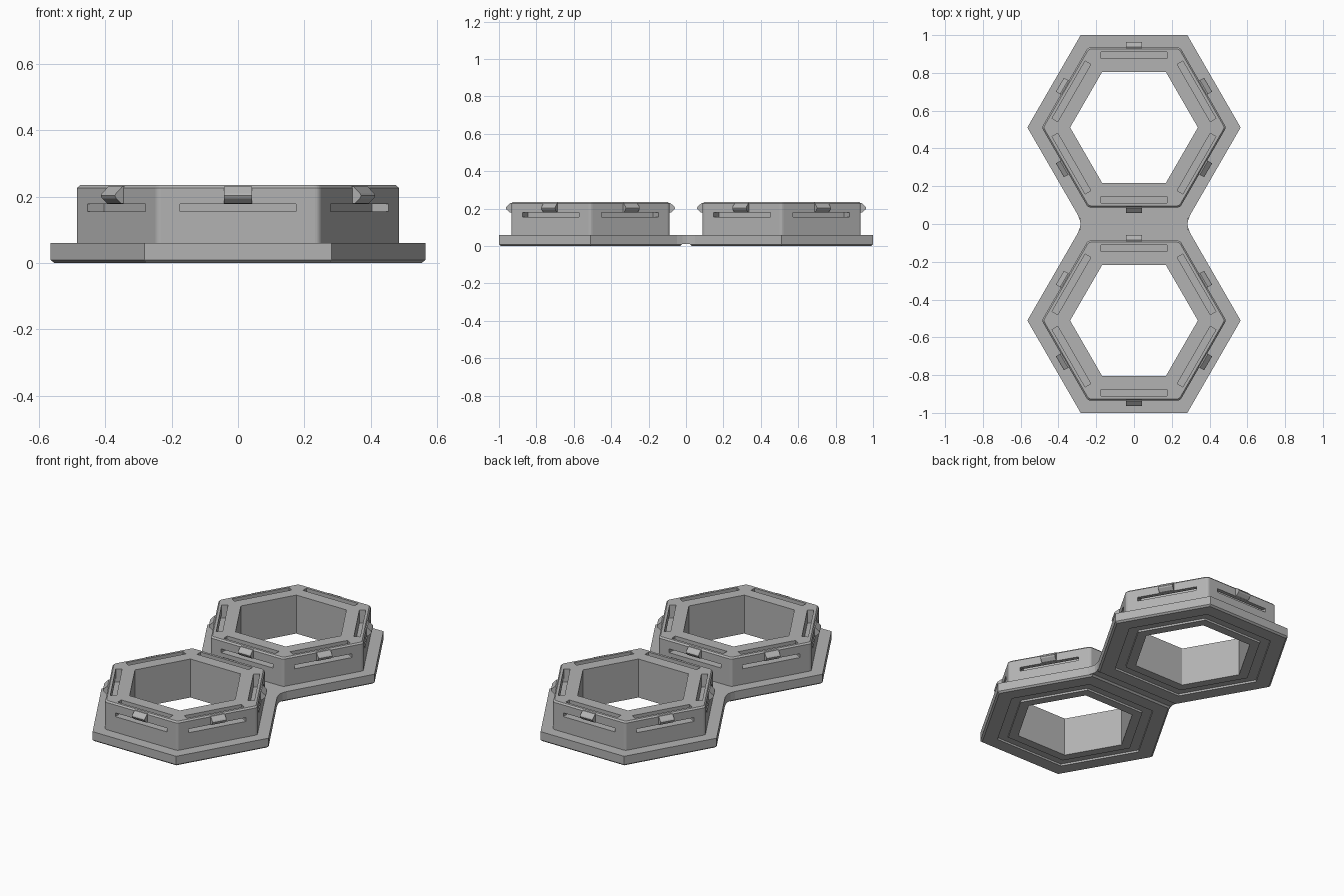
import bpy, bmesh, math
from mathutils import Matrix

cube = bpy.data.objects.get("Cube")
if cube:
    bpy.data.objects.remove(cube, do_unlink=True)

grey = bpy.data.materials.new("light grey")
grey.use_nodes = True
COLOUR = (0.45, 0.45, 0.45, 1)
grey.diffuse_color = COLOUR
grey.node_tree.nodes["Principled BSDF"].inputs["Base Color"].default_value = COLOUR

CENTRE = 0.511


def make_object(name, bm, y=0.0):
    bmesh.ops.recalc_face_normals(bm, faces=bm.faces)
    mesh = bpy.data.meshes.new(name)
    bm.to_mesh(mesh)
    bm.free()
    mesh.materials.append(grey)
    ob = bpy.data.objects.new(name, mesh)
    ob.location.y = y
    bpy.context.collection.objects.link(ob)
    return ob


def hex_loop(bm, apothem, z, radius):
    """Hexagon with small rounded corners, flat sides facing +y and -y."""
    verts = []
    centre = (apothem - radius) / math.cos(math.pi / 6)
    for side in range(6):
        a = side * math.pi / 3
        for step in range(4):
            b = a + math.radians(-30 + 20 * step)
            verts.append(bm.verts.new((centre * math.cos(a) + radius * math.cos(b),
                                       centre * math.sin(a) + radius * math.sin(b), z)))
    return verts


def hex_ring(profile):
    """Carry a closed (apothem, height, corner radius) profile round a hexagon."""
    bm = bmesh.new()
    loops = [hex_loop(bm, *p) for p in profile]
    for low, high in zip(loops, loops[1:] + loops[:1]):
        for i in range(len(low)):
            j = (i + 1) % len(low)
            bm.faces.new((low[i], low[j], high[j], high[i]))
    return bm


def six_prisms(profile, width):
    """Extrude a (distance, height) profile across each of the six sides."""
    bm = bmesh.new()
    for side in range(6):
        turn = Matrix.Rotation(side * math.pi / 3, 4, 'Z')
        verts = [bm.verts.new((-width / 2, d, z)) for d, z in profile]
        face = bm.faces.new(verts)
        ext = bmesh.ops.extrude_face_region(bm, geom=[face])["geom"]
        moved = [v for v in ext if isinstance(v, bmesh.types.BMVert)]
        bmesh.ops.translate(bm, vec=(width, 0, 0), verts=moved)
        bmesh.ops.transform(bm, matrix=turn, verts=verts + moved)
    return bm


R, S = 0.02, 0.001
ring_profile = [
    (0.293, 0, S), (0.345, 0, S),                      # inner foot
    (0.345, 0.012, S), (0.40, 0.012, S), (0.40, 0, S),  # groove underneath
    (0.479, 0, S), (0.489, 0.009, S), (0.489, 0.06, S),  # base flange
    (0.423, 0.06, R), (0.423, 0.226, R), (0.415, 0.235, R),  # raised wall
    (0.293, 0.235, S),
]
# Each slot runs down from the top and out through the side
slot_profile = [(0.365, 0.155), (0.45, 0.155), (0.45, 0.178),
                (0.40, 0.178), (0.40, 0.3), (0.365, 0.3)]
clip_profile = [(0.42, 0.178), (0.432, 0.18), (0.449, 0.195), (0.453, 0.203),
                (0.449, 0.21), (0.427, 0.23), (0.42, 0.23)]

for label, y in (("front", -CENTRE), ("back", CENTRE)):
    # Hexagonal ring with its slots cut out
    ring = make_object(label + "_hex_ring", hex_ring(ring_profile), y)
    cutter = make_object("slot_cutter", six_prisms(slot_profile, 0.35), y)
    cutter.hide_render = True
    cut = ring.modifiers.new("slots", 'BOOLEAN')
    cut.operation = 'DIFFERENCE'
    cut.solver = 'EXACT'
    cut.object = cutter
    bpy.context.view_layer.update()
    graph = bpy.context.evaluated_depsgraph_get()
    ring.data = bpy.data.meshes.new_from_object(ring.evaluated_get(graph))
    ring.modifiers.clear()
    bpy.data.objects.remove(cutter, do_unlink=True)

    # Snap clips on the six sides
    make_object(label + "_snap_clips", six_prisms(clip_profile, 0.085), y)

# Bridge between the two flanges, with a small fillet at each end
bm = bmesh.new()
half = [(0.283, -0.022), (0.297, -0.047), (0.287, -0.02),
        (0.283, 0), (0.287, 0.02), (0.297, 0.047), (0.283, 0.022)]
outline = half + [(-x, -y) for x, y in half]
face = bm.faces.new([bm.verts.new((x, y, 0.01)) for x, y in outline])
ext = bmesh.ops.extrude_face_region(bm, geom=[face])["geom"]
bmesh.ops.translate(bm, vec=(0, 0, 0.05),
                    verts=[v for v in ext if isinstance(v, bmesh.types.BMVert)])
make_object("bridge", bm)
